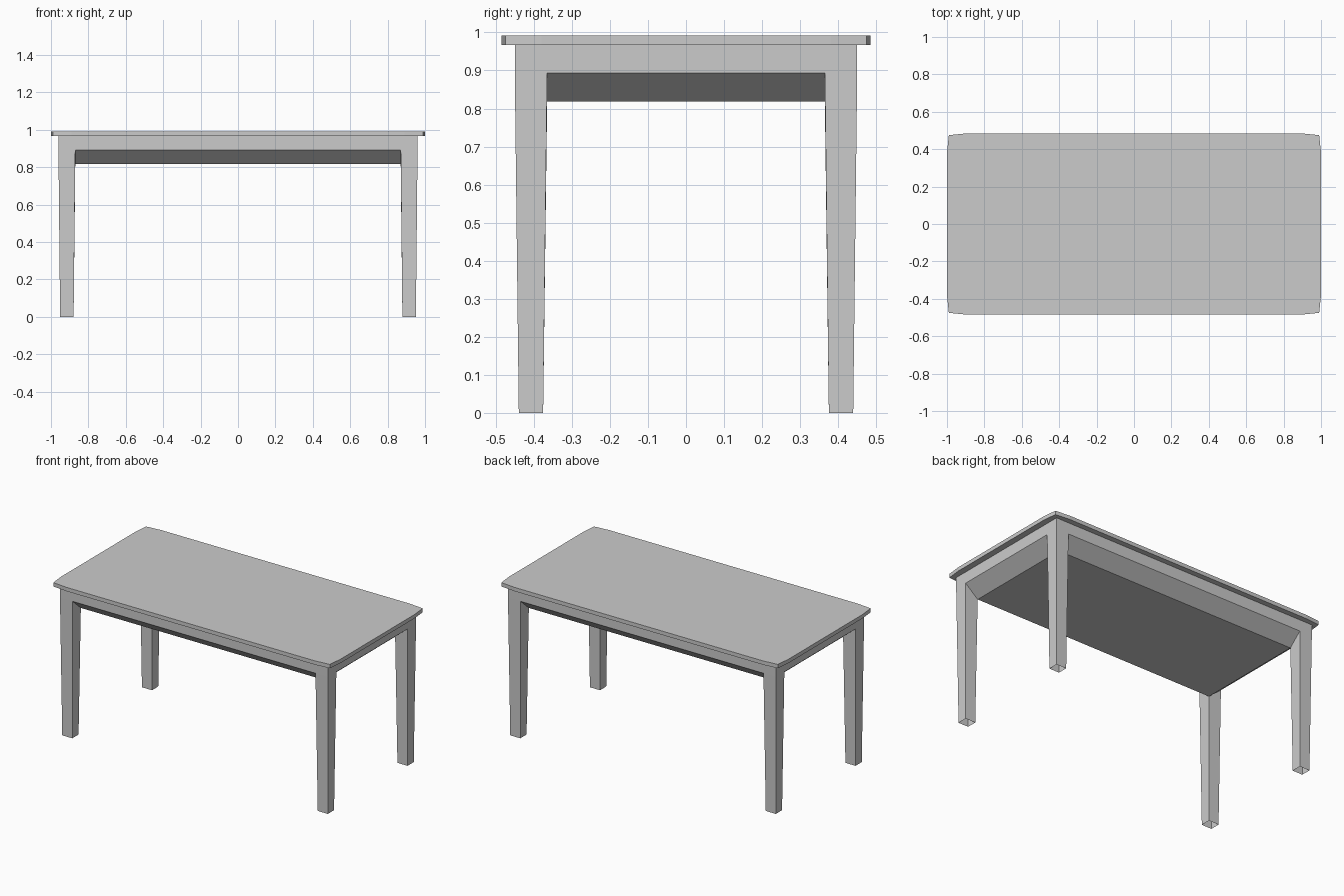
import bpy, bmesh

if "Cube" in bpy.data.objects:
    bpy.data.objects.remove(bpy.data.objects["Cube"])

TOP, SLAB, APRON, BELLY = 0.992, 0.967, 0.893, 0.818


def finish(name, bm):
    bmesh.ops.recalc_face_normals(bm, faces=bm.faces)
    mesh = bpy.data.meshes.new(name)
    bm.to_mesh(mesh)
    bm.free()
    obj = bpy.data.objects.new(name, mesh)
    bpy.context.collection.objects.link(obj)
    return obj


# Tabletop: rectangle with slightly pulled-in corners, extruded upward
quarter = [(1.0, 0.38), (0.99, 0.475), (0.89, 0.485)]
outline = (quarter + [(-x, y) for x, y in reversed(quarter)]
           + [(-x, -y) for x, y in quarter]
           + [(x, -y) for x, y in reversed(quarter)])
bm = bmesh.new()
base = bm.faces.new([bm.verts.new((x, y, SLAB)) for x, y in outline])
ext = bmesh.ops.extrude_face_region(bm, geom=[base], use_keep_orig=True)
bmesh.ops.translate(bm, vec=(0, 0, TOP - SLAB),
                    verts=[v for v in ext["geom"] if isinstance(v, bmesh.types.BMVert)])
finish("tabletop", bm)

# Underframe: 3 x 3 grid whose middle drops to a flat belly, with sloped aprons
xs = [-0.96, -0.87, 0.87, 0.96]
ys = [-0.45, -0.365, 0.365, 0.45]
bm = bmesh.new()
grid = [[bm.verts.new((x, y, BELLY if i in (1, 2) and j in (1, 2) else APRON))
         for j, y in enumerate(ys)] for i, x in enumerate(xs)]


def cell(i, j):
    return [grid[i][j], grid[i + 1][j], grid[i + 1][j + 1], grid[i][j + 1]]


def walls(lower, upper):
    for k in range(len(lower)):
        n = (k + 1) % len(lower)
        bm.faces.new([lower[k], lower[n], upper[n], upper[k]])


for i, j in [(1, 1), (0, 1), (2, 1), (1, 0), (1, 2)]:
    bm.faces.new(cell(i, j))

# Legs: tapered square tubes, open at the floor
for i in (0, 2):
    for j in (0, 2):
        ring = cell(i, j)
        cx = (xs[i] + xs[i + 1]) / 2
        cy = (ys[j] + ys[j + 1]) / 2
        feet = [bm.verts.new((cx + (0.036 if v.co.x > cx else -0.036),
                              cy + (0.032 if v.co.y > cy else -0.032), 0)) for v in ring]
        walls(feet, ring)

# Outer apron band up to the tabletop
rim = ([grid[i][0] for i in range(3)] + [grid[3][j] for j in range(3)]
       + [grid[i][3] for i in (3, 2, 1)] + [grid[0][j] for j in (3, 2, 1)])
walls(rim, [bm.verts.new((v.co.x, v.co.y, SLAB)) for v in rim])
finish("apron_and_legs", bm)
